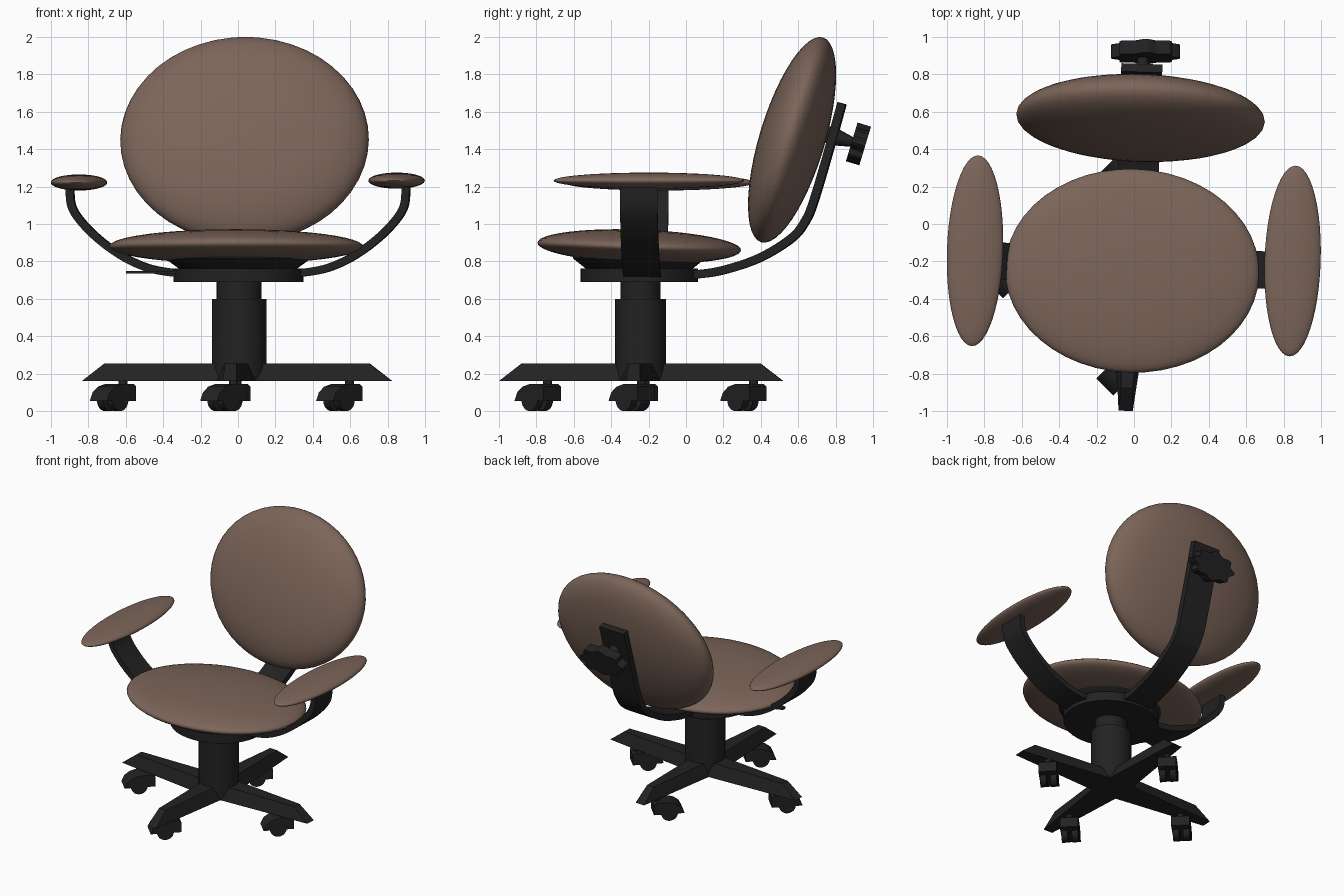
import bpy, bmesh
from math import radians, sin, cos, pi, sqrt
from mathutils import Matrix, Vector

if "Cube" in bpy.data.objects:
    bpy.data.objects.remove(bpy.data.objects["Cube"])

YAW = radians(-1.9)      # the upper part is swivelled slightly
TILT = radians(-16.8)    # backrest recline


def material(name, rgb):
    m = bpy.data.materials.new(name)
    m.diffuse_color = (*rgb, 1)
    m.use_nodes = True
    m.node_tree.nodes["Principled BSDF"].inputs["Base Color"].default_value = m.diffuse_color
    return m


FABRIC = material("brown_fabric", (0.20, 0.13, 0.10))
PLASTIC = material("black_plastic", (0.016, 0.016, 0.017))


def finish(name, bm, mat, smooth=None):
    bmesh.ops.recalc_face_normals(bm, faces=bm.faces)
    me = bpy.data.meshes.new(name)
    bm.to_mesh(me)
    bm.free()
    ob = bpy.data.objects.new(name, me)
    bpy.context.collection.objects.link(ob)
    me.materials.append(mat)
    if smooth:
        bpy.ops.object.select_all(action='DESELECT')
        ob.select_set(True)
        bpy.context.view_layer.objects.active = ob
        bpy.ops.object.shade_smooth_by_angle(angle=radians(smooth))
    return ob


def cushion(name, center, semi, tilt=0.0):
    bm = bmesh.new()
    m = (Matrix.Translation(center) @ Matrix.Rotation(YAW, 4, 'Z')
         @ Matrix.Rotation(tilt, 4, 'X') @ Matrix.Diagonal((*semi, 1)))
    bmesh.ops.create_uvsphere(bm, u_segments=48, v_segments=24, radius=1, matrix=m)
    return finish(name, bm, FABRIC, 60)


def lathe(name, center, profile, sy=1.0, n=40):
    """Stack of rings (radius, z), squashed by sy in y."""
    bm = bmesh.new()
    rings = [[bm.verts.new((center[0] + r * cos(2 * pi * i / n),
                            center[1] + r * sy * sin(2 * pi * i / n), z))
              for i in range(n)] for r, z in profile]
    for a, b in zip(rings, rings[1:]):
        for i in range(n):
            j = (i + 1) % n
            bm.faces.new((a[i], a[j], b[j], b[i]))
    bm.faces.new(rings[0])
    bm.faces.new(rings[-1])
    return finish(name, bm, PLASTIC, 30)


def prism(bm, points, depth, m):
    """Polygon in local XY extruded symmetrically along local Z."""
    lo = [bm.verts.new(m @ Vector((x, y, -depth / 2))) for x, y in points]
    hi = [bm.verts.new(m @ Vector((x, y, depth / 2))) for x, y in points]
    bm.faces.new(lo)
    bm.faces.new(hi)
    for i in range(len(lo)):
        j = (i + 1) % len(lo)
        bm.faces.new((lo[i], lo[j], hi[j], hi[i]))


def upright(x, y, angle):
    """Local X = horizontal direction, local Y = up, local Z = sideways."""
    return (Matrix.Translation((x, y, 0)) @ Matrix.Rotation(angle, 4, 'Z')
            @ Matrix.Rotation(pi / 2, 4, 'X'))


def smooth_path(pts, steps=6):
    p = [Vector(q) for q in pts]
    p = [2 * p[0] - p[1]] + p + [2 * p[-1] - p[-2]]
    out = []
    for a, b, c, d in zip(p, p[1:], p[2:], p[3:]):
        for k in range(steps):
            t = k / steps
            out.append(0.5 * (2 * b + (c - a) * t + (2 * a - 5 * b + 4 * c - d) * t * t
                              + (3 * b - a - 3 * c + d) * t ** 3))
    return out + [p[-2]]


def strap(name, pts, thick, width, m):
    """Flat bent bar following a path."""
    path = smooth_path(pts)
    left, right = [], []
    for i, q in enumerate(path):
        t = (path[min(i + 1, len(path) - 1)] - path[max(i - 1, 0)]).normalized()
        nrm = Vector((-t.y, t.x)) * thick / 2
        left.append(q + nrm)
        right.append(q - nrm)
    bm = bmesh.new()
    rows = [[bm.verts.new(m @ Vector((v.x, v.y, s * width / 2)))
             for v, s in ((a, -1), (a, 1), (b, 1), (b, -1))] for a, b in zip(left, right)]
    for a, b in zip(rows, rows[1:]):
        for i in range(4):
            j = (i + 1) % 4
            bm.faces.new((a[i], a[j], b[j], b[i]))
    bm.faces.new(rows[0])
    bm.faces.new(rows[-1])
    return finish(name, bm, PLASTIC, 30)


# cushions
cushion("seat", (-0.01, -0.25, 0.88), (0.68, 0.545, 0.09), radians(-2.1))
cushion("backrest", (0.035, 0.567, 1.45), (0.665, 0.174, 0.572), TILT)
cushion("left_armrest", (-0.85, -0.143, 1.222), (0.15, 0.51, 0.043))
cushion("right_armrest", (0.848, -0.198, 1.232), (0.15, 0.51, 0.043))

# column, swivel hub and seat pan
C = (0.006, -0.243)
lathe("column", C, [(0.146, 0.17), (0.146, 0.60)], 0.935)
lathe("gas_lift", C, [(0.12, 0.58), (0.12, 0.70)], 0.89)
lathe("hub", (0.003, -0.25), [(0.348, 0.69), (0.348, 0.762)], 0.905)
lathe("seat_pan", (0.0, -0.25), [(0.30, 0.75), (0.39, 0.815), (0.39, 0.85)], 0.905)

# armrest supports
ARM = [(0.25, 0.735), (0.35, 0.74), (0.48, 0.765), (0.61, 0.823), (0.74, 0.915),
       (0.84, 1.015), (0.89, 1.10), (0.90, 1.21)]
strap("right_arm_support", ARM, 0.042, 0.2, upright(0.0, -0.223, YAW))
strap("left_arm_support", ARM, 0.042, 0.2, upright(0.0, -0.223, YAW + pi))

# backrest support
BACK = [(0.2, 0.732), (0.31, 0.732), (0.45, 0.755), (0.64, 0.82), (0.81, 0.925),
        (0.885, 1.02), (0.93, 1.13), (1.01, 1.40), (1.078, 1.645)]
strap("back_support", BACK, 0.045, 0.22, upright(0.006, -0.243, YAW + pi / 2))

# clamp, shaft and scalloped knob behind the backrest
KNOB = Matrix.Translation((0.062, 0.922, 1.428)) @ Matrix.Rotation(TILT - pi / 2, 4, 'X')
bm = bmesh.new()
bmesh.ops.create_cone(bm, cap_ends=True, segments=20, radius1=0.05, radius2=0.022,
                      depth=0.13, matrix=KNOB @ Matrix.Translation((-0.015, 0, -0.08)))
bmesh.ops.create_cube(bm, size=1, matrix=KNOB @ Matrix.Translation((-0.015, 0, -0.17))
                      @ Matrix.Diagonal((0.14, 0.09, 0.1, 1)))
finish("knob_shaft", bm, PLASTIC, 30)
bm = bmesh.new()
lobes = []
for i in range(64):
    a = 2 * pi * i / 64
    r = 0.91 + 0.09 * cos(8 * a)
    lobes.append((0.185 * r * cos(a), 0.108 * r * sin(a)))
prism(bm, lobes, 0.075, KNOB)
finish("knob", bm, PLASTIC, 30)

# height lever
bm = bmesh.new()
prism(bm, [(-0.25, -0.29), (-0.56, -0.32), (-0.60, -0.34), (-0.60, -0.37),
           (-0.55, -0.38), (-0.25, -0.33)], 0.014, Matrix.Translation((0, 0, 0.742)))
finish("lever", bm, PLASTIC)

# four tapered base legs with sloped tips
bm = bmesh.new()
for k, length in enumerate((0.83, 0.76, 0.83, 0.76)):
    m = (Matrix.Translation((-0.005, -0.24, 0))
         @ Matrix.Rotation(k * pi / 2 - radians(3), 4, 'Z'))
    v = [bm.verts.new(m @ Vector(p)) for p in (
        (0, -0.115, 0.16), (0, 0.115, 0.16), (length, 0.038, 0.16), (length, -0.038, 0.16),
        (0, -0.07, 0.255), (0, 0.07, 0.255),
        (length - 0.122, 0.03, 0.255), (length - 0.122, -0.03, 0.255))]
    for f in ((0, 1, 2, 3), (4, 5, 6, 7), (0, 1, 5, 4), (1, 2, 6, 5), (2, 3, 7, 6), (3, 0, 4, 7)):
        bm.faces.new([v[i] for i in f])
finish("base_legs", bm, PLASTIC)

# twin-wheel casters, all trailing the same way
HOOD = [(-0.035, 0.055), (-0.035, 0.13), (-0.015, 0.145), (0.07, 0.145), (0.125, 0.13),
        (0.165, 0.1), (0.185, 0.055)]
for i, (x, y) in enumerate([(-0.615, -0.22), (0.595, -0.237), (-0.025, -0.74), (-0.005, 0.36)]):
    m = upright(x, y, radians(225))
    bm = bmesh.new()
    prism(bm, HOOD, 0.13, m)
    finish(f"caster_hood_{i + 1}", bm, PLASTIC, 35)
    bm = bmesh.new()
    for s in (-1, 1):
        bmesh.ops.create_cone(bm, cap_ends=True, segments=24, radius1=0.06, radius2=0.06,
                              depth=0.045, matrix=m @ Matrix.Translation((0.078, 0.06, s * 0.037)))
    finish(f"caster_wheels_{i + 1}", bm, PLASTIC, 35)
    lathe(f"caster_stem_{i + 1}", (x, y), [(0.024, 0.13), (0.024, 0.17)], n=16)
